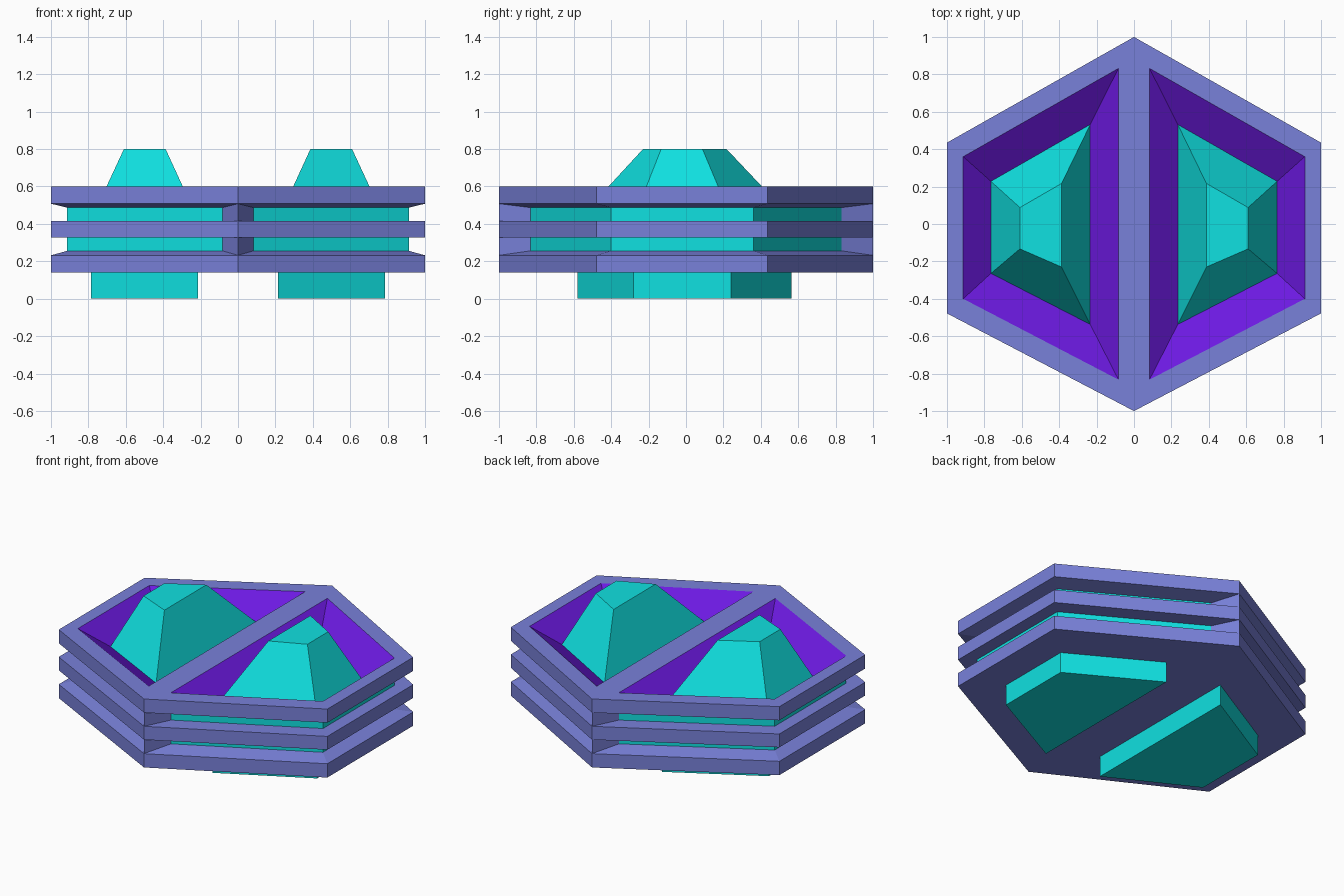
import bpy, bmesh

if "Cube" in bpy.data.objects:
    bpy.data.objects.remove(bpy.data.objects["Cube"])

def material(name, rgb):
    m = bpy.data.materials.new(name)
    m.diffuse_color = (*rgb, 1)
    m.use_nodes = True
    m.node_tree.nodes["Principled BSDF"].inputs["Base Color"].default_value = m.diffuse_color
    return m

LAVENDER = material("lavender", (0.19, 0.22, 0.70))
TEAL = material("teal", (0.005, 0.75, 0.75))
PURPLE = material("purple", (0.15, 0.01, 0.75))

def outline(xi, xo, yi_back, yo_back, yo_front, yi_front):
    """Four-sided plan of the right half, clockwise seen from above."""
    return [(xi, yi_back), (xo, yo_back), (xo, yo_front), (xi, yi_front)]

HALF = outline(0, 1, 1, 0.435, -0.478, -1)
RIM = outline(0.083, 0.913, 0.832, 0.36, -0.40, -0.832)
GEM_BASE = outline(0.234, 0.765, 0.532, 0.228, -0.264, -0.537)
GEM_TOP = outline(0.387, 0.61, 0.217, 0.088, -0.133, -0.23)
FOOT = outline(0.215, 0.785, 0.563, 0.24, -0.28, -0.58)
SPINE = [HALF[0], RIM[0], RIM[3], HALF[3]]

def loft(name, mat, sections, cap_top=False, cap_bottom=False):
    """Skin (plan, z) sections from top to bottom, mirrored to the left half."""
    bm = bmesh.new()
    loops = [[bm.verts.new((x, y, z)) for x, y in plan] for plan, z in sections]
    for a, b in zip(loops, loops[1:]):
        for i in range(4):
            j = (i + 1) % 4
            quad = (a[i], a[j], b[j], b[i])
            if any(v.co.x > 1e-6 for v in quad):   # no wall on the mirror plane
                bm.faces.new(quad)
    if cap_top:
        bm.faces.new(loops[0][::-1])
    if cap_bottom:
        bm.faces.new(loops[-1])
    mesh = bpy.data.meshes.new(name)
    bm.to_mesh(mesh)
    bm.free()
    mesh.materials.append(mat)
    ob = bpy.data.objects.new(name, mesh)
    bpy.context.collection.objects.link(ob)
    ob.modifiers.new("mirror", 'MIRROR').use_axis[0] = True
    return ob

# Three stacked hexagonal plates
loft("top_plate", LAVENDER, [(RIM, 0.6), (HALF, 0.6), (HALF, 0.508), (RIM, 0.487)])
loft("middle_plate", LAVENDER, [(RIM, 0.416), (HALF, 0.416), (HALF, 0.326), (RIM, 0.326)])
loft("bottom_plate", LAVENDER, [(RIM, 0.256), (HALF, 0.232), (HALF, 0.139), (FOOT, 0.139)])

# Central web whose wedge ends show between the plates
loft("spine", LAVENDER, [(SPINE, 0.508), (SPINE, 0.232)])

# Sloping pocket walls around each gem
loft("pocket", PURPLE, [(GEM_BASE, 0.467), (RIM, 0.6)])

# Gem crowns, bodies between the plates, and feet
loft("gem_crown", TEAL, [(GEM_TOP, 0.8), (GEM_BASE, 0.467)], cap_top=True)
loft("gem_body", TEAL, [(RIM, 0.487), (RIM, 0.256)])
loft("gem_foot", TEAL, [(FOOT, 0.139), (FOOT, 0)], cap_bottom=True)
